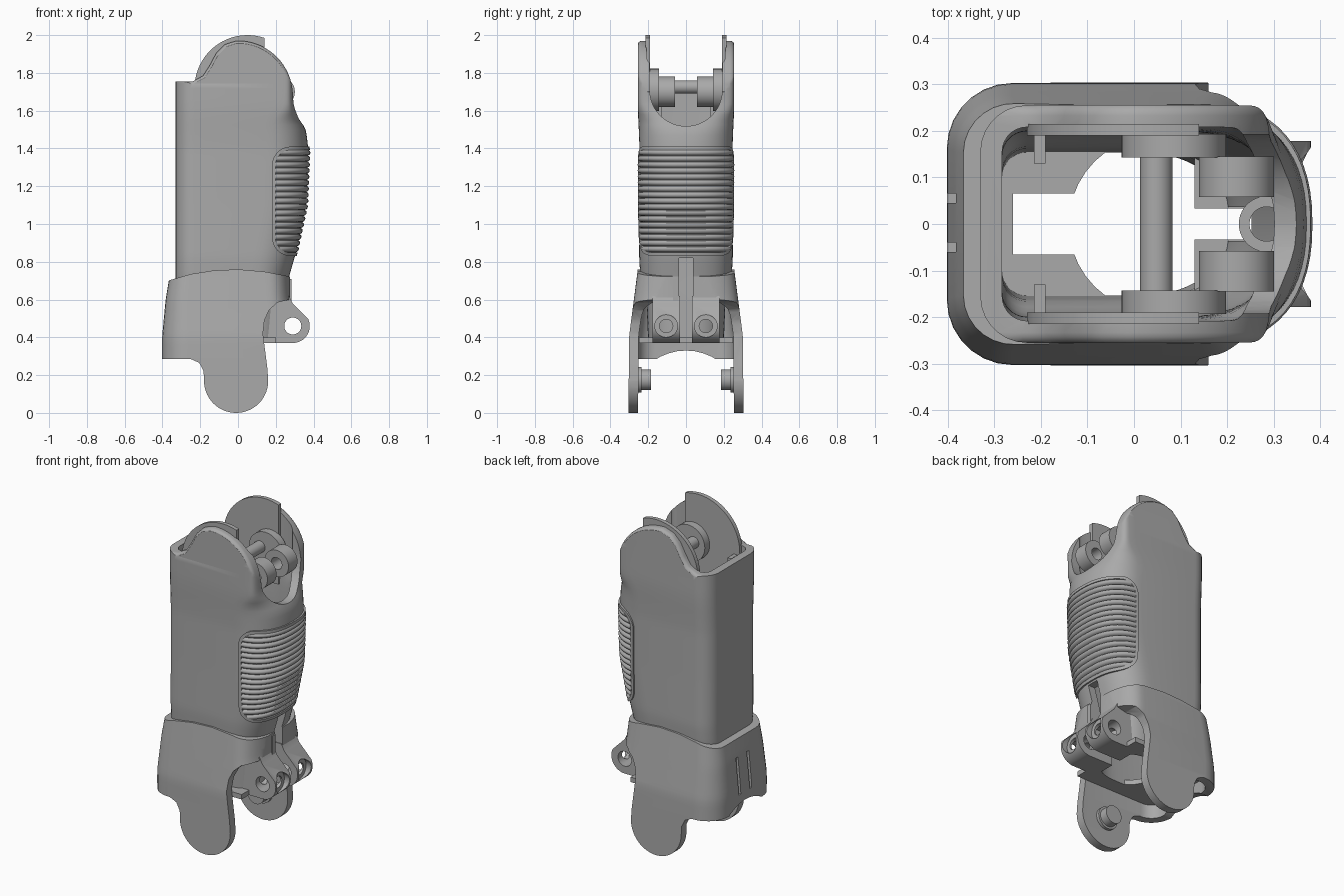
import bpy, bmesh
from math import sin, cos, pi, radians
from mathutils import Matrix, Vector

if "Cube" in bpy.data.objects:
    bpy.data.objects.remove(bpy.data.objects["Cube"])

GREY = (0.4, 0.4, 0.4, 1)
mat = bpy.data.materials.new("plain grey")
mat.use_nodes = True
mat.diffuse_color = GREY
mat.node_tree.nodes["Principled BSDF"].inputs["Base Color"].default_value = GREY


def finish(name, bm):
    bmesh.ops.recalc_face_normals(bm, faces=bm.faces)
    me = bpy.data.meshes.new(name)
    bm.to_mesh(me)
    bm.free()
    me.materials.append(mat)
    ob = bpy.data.objects.new(name, me)
    bpy.context.scene.collection.objects.link(ob)
    return ob


def activate(ob):
    bpy.ops.object.select_all(action='DESELECT')
    ob.select_set(True)
    bpy.context.view_layer.objects.active = ob


def carve(ob, cutter, op='DIFFERENCE'):
    activate(ob)
    mod = ob.modifiers.new("carve", 'BOOLEAN')
    mod.object, mod.operation, mod.solver = cutter, op, 'EXACT'
    bpy.ops.object.modifier_apply(modifier=mod.name)
    bpy.data.objects.remove(cutter)
    return ob


def box(name, x, y, z):
    bm = bmesh.new()
    bmesh.ops.create_cube(bm, size=1)
    for v in bm.verts:
        v.co = Vector([lo + (c + 0.5) * (hi - lo) for c, (lo, hi) in zip(v.co, (x, y, z))])
    return finish(name, bm)


def rod(name, start, axis, length, r):
    bm = bmesh.new()
    d = Vector({'X': (1, 0, 0), 'Y': (0, 1, 0), 'Z': (0, 0, 1)}[axis])
    m = Matrix.Translation(Vector(start) + d * length / 2) @ d.to_track_quat('Z', 'Y').to_matrix().to_4x4()
    bmesh.ops.create_cone(bm, cap_ends=True, segments=40, radius1=r, radius2=r, depth=abs(length), matrix=m)
    return finish(name, bm)


def arc(cx, cz, r, a0, a1, n=16):
    angles = [radians(a0 + (a1 - a0) * i / n) for i in range(n + 1)]
    return [(cx + r * cos(a), cz + r * sin(a)) for a in angles]


def prism(name, pts, y0, y1, round_edge=0):
    # side-view outline pushed through y
    bm = bmesh.new()
    f = bm.faces.new([bm.verts.new((x, y0, z)) for x, z in pts])
    ext = bmesh.ops.extrude_face_region(bm, geom=[f])
    for v in ext["geom"]:
        if isinstance(v, bmesh.types.BMVert):
            v.co.y = y1
    if round_edge:
        rims = [e for e in bm.edges if abs(e.verts[0].co.y - e.verts[1].co.y) < 1e-5]
        bmesh.ops.bevel(bm, geom=rims, offset=round_edge, segments=4, profile=0.5, affect='EDGES')
    return finish(name, bm)


def lookup(rows, z):
    # linear table, softened by a small moving average
    def at(q):
        q = min(max(q, rows[0][0]), rows[-1][0])
        for lo, hi in zip(rows, rows[1:]):
            if q <= hi[0]:
                t = (q - lo[0]) / (hi[0] - lo[0])
                return [p + (s - p) * t for p, s in zip(lo[1:], hi[1:])]
    samples = [at(z + k * 0.01) for k in range(-2, 3)]
    return [sum(c) / 5 for c in zip(*samples)]


def tube(name, rows, zs, inset):
    # stacked sections: square-cornered back, superelliptic nose
    bm = bmesh.new()
    rings = []
    for z in zs:
        xl, xr, hw, a, n, r = lookup(rows, z)
        d = inset(z)
        xl, xr, hw, r = xl + d, xr - d, hw - d, max(r - d, 0.02)
        pts = []
        for i in range(29):
            t = -pi / 2 + pi * i / 28
            s = (abs(sin(t)) ** (2 / n)) * (1 if t > 0 else -1)
            pts.append((xr - a + a * max(cos(t), 0) ** (2 / n), hw * s))
        pts += arc(xl + r, hw - r, r, 90, 180, 7) + arc(xl + r, r - hw, r, 180, 270, 7)
        rings.append([bm.verts.new((x, y, z)) for x, y in pts])
    for lo, hi in zip(rings, rings[1:]):
        for i in range(len(lo)):
            bm.faces.new((lo[i - 1], lo[i], hi[i], hi[i - 1]))
    bm.faces.new(rings[0])
    bm.faces.new(rings[-1])
    return finish(name, bm)


def steps(z0, z1, n):
    return [z0 + (z1 - z0) * i / n for i in range(n + 1)]


# z, back x, nose x, half width, nose length, nose power, corner radius
SHELL = [(.37, -.33, .24, .2, .2, 2.5, .1), (.62, -.33, .25, .21, .2, 2.5, .1),
         (.7, -.33, .265, .24, .2, 2.5, .1), (.82, -.33, .3, .248, .22, 2.5, .1),
         (1.1, -.33, .36, .246, .22, 2.4, .1), (1.4, -.33, .372, .246, .22, 2.3, .1),
         (1.5, -.33, .36, .25, .22, 2.5, .1), (1.56, -.33, .325, .253, .18, 3, .1),
         (1.63, -.33, .295, .255, .1, 6, .1), (2.1, -.33, .29, .255, .06, 6, .1)]
COLLAR = [(0, -.4, .36, .304, .18, 2.5, .14), (.4, -.402, .34, .302, .16, 2.5, .14),
          (.6, -.383, .29, .276, .14, 2.5, .12), (.8, -.35, .275, .25, .14, 2.5, .1)]

# Main hollow shell with rounded cheeks
shell = tube("main_shell", SHELL, steps(.37, 2.02, 60), lambda z: 0)
outline = [(-.6, .2), (.6, .2), (.6, 1.6), (.32, 1.68)] + arc(0, 1.68, .29, 4, 92, 20)
outline += [(-.07, 1.95), (-.115, 1.905), (-.15, 1.84), (-.185, 1.785), (-.24, 1.755), (-.6, 1.75)]
carve(shell, prism("cutter", outline, -.258, .258, .025), 'INTERSECT')
carve(shell, tube("cutter", SHELL, steps(.3, 2.1, 50), lambda z: .047))
u_cut = prism("cutter", arc(0, 1.71, .192, 180, 360, 24) + [(.192, 2.2), (-.192, 2.2)], 0, .6)
u_cut.data.transform(Matrix.Rotation(-pi / 2, 4, 'Z'))
carve(shell, u_cut)
carve(shell, box("cutter", (.15, .6), (-.037, .037), (.3, .82)))


# Ribbed grip pad
def pad_outline(g):
    r = .1 - g
    return [(.6, 1.41 - g)] + arc(.28, 1.31, r, 90, 180, 8) + arc(.28, .93, r, 180, 270, 8) + [(.6, .83 + g)]


def ridges(z):
    return .002 - .014 * abs(sin(pi * (z - .85) / .032)) ** .5


for name, zs, inset, gap in (("grip_rim", steps(.7, 1.5, 30), lambda z: -.009, 0),
                             ("grip_ridges", steps(.786, 1.426, 160), ridges, .018)):
    pad = tube(name, SHELL, zs, inset)
    carve(pad, prism("cutter", pad_outline(gap), -.4, .4), 'INTERSECT')
    carve(pad, tube("cutter", SHELL, steps(.6, 1.6, 40), lambda z: .03))
    if gap == 0:
        carve(pad, prism("cutter", pad_outline(.018), -.4, .4))

# Lower collar with two hanging ears
collar = tube("lower_collar", COLLAR, steps(-.02, .8, 30), lambda z: 0)
side = [(-.6, .285), (-.25, .285), (-.205, .265), (-.182, .22)] + arc(-.01, .17, .17, 180, 360, 28)
side += [(.155, .24), (.132, .42), (.14, .49), (.165, .545), (.21, .585), (.275, .6), (.275, .722)]
side += [(.14, .748), (0, .76), (-.13, .754), (-.25, .735), (-.36, .703), (-.6, .65)]
carve(collar, prism("cutter", side, -.4, .4), 'INTERSECT')
carve(collar, tube("cutter", COLLAR, steps(-.1, .9, 30), lambda z: .05))
carve(collar, box("cutter", (.15, .6), (-.037, .037), (.3, .82)))
carve(collar, rod("cutter", (-.6, 0, .03), 'X', .34, .3))
for y in (-.05, .055):
    carve(collar, box("cutter", (-.6, -.372), (y - .01, y + .01), (.38, .6)))

# Floor with keyhole opening
floor = box("collar_floor", (-.37, .2), (-.25, .25), (.37, .4))
carve(floor, rod("cutter", (.05, 0, .3), 'Z', .2, .19))
carve(floor, box("cutter", (-.26, .4), (-.065, .065), (.3, .5)))

# Small latch plate and inner eyelet
box("latch_plate", (.255, .282), (-.07, -.04), (.59, .71))
eyelet = rod("inner_eyelet", (.285, 0, 1.38), 'Z', .05, .06)
carve(eyelet, rod("cutter", (.285, 0, 1.3), 'Z', .2, .037))

lug_side = [(.13, .37)] + arc(.29, .46, .09, 270, 385, 16) + [(.29, .58), (.27, .62), (.13, .62)]
plate_side = [(.14, 1.5), (.14, 1.985)] + arc(.05, 1.72, .28, 75, 235, 30)
for s, side_name in ((1, "left"), (-1, "right")):
    # Clamp lug with crossing bores
    lug = prism("clamp_lug_" + side_name, lug_side, s * .033, s * .178)
    carve(lug, rod("cutter", (.29, -.5, .46), 'Y', 1, .045))
    carve(lug, rod("cutter", (.345, s * .105, .46), 'X', .2, .06))
    carve(lug, rod("cutter", (.18, s * .105, .46), 'X', .3, .035))

    # Ear peg
    rod("ear_peg_" + side_name, (-.01, s * .185, .175), 'Y', s * .08, .055)
    rod("ear_peg_base_" + side_name, (-.01, s * .235, .175), 'Y', s * .03, .068)

    # Inner cheek plate, pivot disc and link ring
    prism("inner_cheek_plate_" + side_name, plate_side, s * .19, s * .215)
    rod("pivot_disc_" + side_name, (.085, s * .143, 1.71), 'Y', s * .05, .112)
    ring = rod("link_ring_" + side_name, (.22, s * .058, 1.7), 'Y', s * .087, .081)
    carve(ring, rod("cutter", (.22, -.5, 1.7), 'Y', 1, .036))

    # Guide hook on the back wall
    box("guide_hook_" + side_name, (-.215, -.19), sorted((s * .13, s * .205)), (1.5, 1.7))

# Cross pin between the pivot discs
rod("cross_pin", (.048, -.145, 1.725), 'Y', .29, .035)

for ob in list(bpy.context.scene.objects):
    if ob.type == 'MESH':
        activate(ob)
        bpy.ops.object.shade_smooth_by_angle(angle=radians(32))
